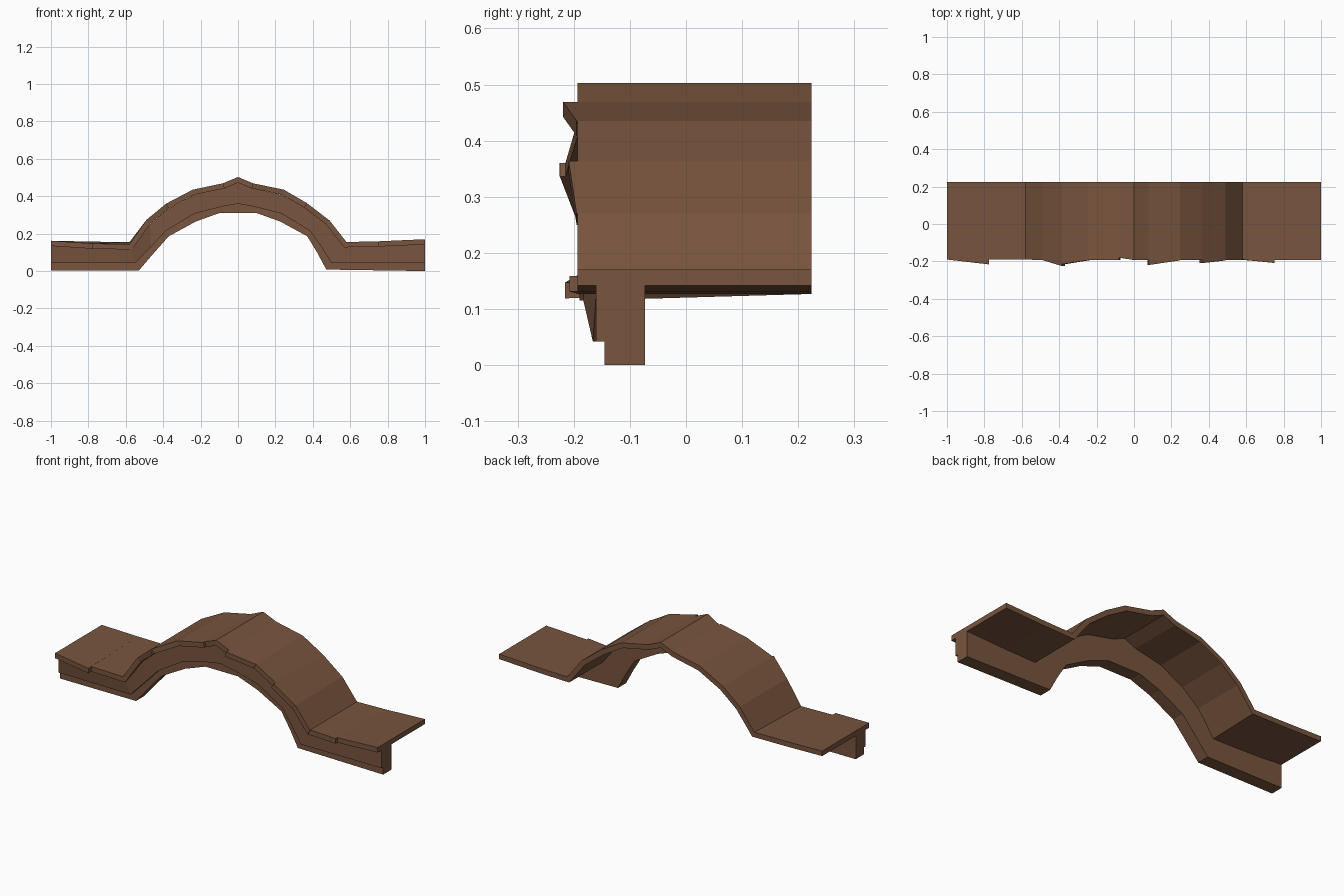
import bpy, bmesh, math
from mathutils import Vector

if "Cube" in bpy.data.objects:
    bpy.data.objects.remove(bpy.data.objects["Cube"])

wood = bpy.data.materials.new("brown_wood")
wood.diffuse_color = (0.19, 0.09, 0.048, 1)
wood.use_nodes = True
wood.node_tree.nodes["Principled BSDF"].inputs["Base Color"].default_value = wood.diffuse_color


def loft(name, rings):
    """Solid skinned through equal-length closed rings, flat shaded."""
    bm = bmesh.new()
    vs = [[bm.verts.new(p) for p in r] for r in rings]
    n = len(rings[0])
    for a, b in zip(vs, vs[1:]):
        for i in range(n):
            j = (i + 1) % n
            bm.faces.new((a[i], a[j], b[j], b[i]))
    bm.faces.new(vs[0][::-1])
    bm.faces.new(vs[-1])
    bmesh.ops.recalc_face_normals(bm, faces=bm.faces)
    me = bpy.data.meshes.new(name)
    bm.to_mesh(me)
    bm.free()
    me.materials.append(wood)
    ob = bpy.data.objects.new(name, me)
    bpy.context.collection.objects.link(ob)
    return ob


# Top line of the plank roof (x, z)
top = [(-1, .162), (-.775, .157), (-.58, .155), (-.49, .273), (-.385, .36),
       (-.242, .435), (-.08, .469), (0, .503), (.08, .469), (.245, .435),
       (.367, .364), (.49, .27), (.58, .155), (.75, .159), (1, .17)]
# Front edge y at the two ends of each plank
front = [(-.19, -.216), (-.19, -.19), (-.19, -.193), (-.193, -.225), (-.215, -.193),
         (-.193, -.193), (-.18, -.193), (-.193, -.193), (-.219, -.195), (-.193, -.193),
         (-.209, -.195), (-.193, -.193), (-.19, -.208), (-.193, -.193)]
drop = {1: .01, 2: .012}        # front edge sags a little on the left flat
THICK, BACK = .028, .224

# Underside points, mitred at each joint
pts = [Vector(p) for p in top]
norms = []
for a, b in zip(pts, pts[1:]):
    d = (b - a).normalized()
    norms.append(Vector((-d.y, d.x)))
under = []
for i, p in enumerate(pts):
    n0, n1 = norms[max(i - 1, 0)], norms[min(i, len(norms) - 1)]
    m = (n0 + n1).normalized()
    q = p - m * (THICK / m.dot(n0))
    if i in (0, len(pts) - 1):
        q.x = p.x
    under.append(q)

# Roof planks
for i, (ya, yb) in enumerate(front):
    rings = []
    for k, y in ((i, ya), (i + 1, yb)):
        t, u, s = pts[k], under[k], drop.get(k, 0)
        rings.append([(t.x, y, t.y - s), (t.x, BACK, t.y), (u.x, BACK, u.y), (u.x, y, u.y - s)])
    loft("roof_plank_%02d" % (i + 1), rings)

# Arched beam: (x, z) at top, ledge and bottom for each station of the left half
left = [(-1, .136, -1, .042, -1, .003), (-.57, .124, -.55, .042, -.53, .003),
        (-.47, .252, -.465, .13, -.45, .096), (-.372, .334, -.385, .215, -.37, .186),
        (-.232, .408, -.232, .308, -.225, .265), (-.075, .442, -.08, .346, -.1, .31)]
crown = (0, .474, 0, .36, 0, .31)
right = [tuple(-v if k % 2 == 0 else v for k, v in enumerate(s)) for s in reversed(left)]
right[-2] = (.57, .128, .5, .042, .472, .008)
right[-3] = (.47, .25, .445, .13, .425, .096)
right[-1] = (1, .142, 1, .042, 1, 0)
rings = []
for i, (xt, zt, xm, zm, xl, zl) in enumerate(left + [crown] + right):
    yt, ym = (-.185, -.166) if i == 1 else (-.16, -.16)
    rings.append([(xt, yt, zt), (xm, ym, zm), (xm, -.145, zm),
                  (xl, -.145, zl), (xl, -.073, zl), (xm, -.073, zm), (xt, -.073, zt)])
loft("arched_front_beam", rings)
